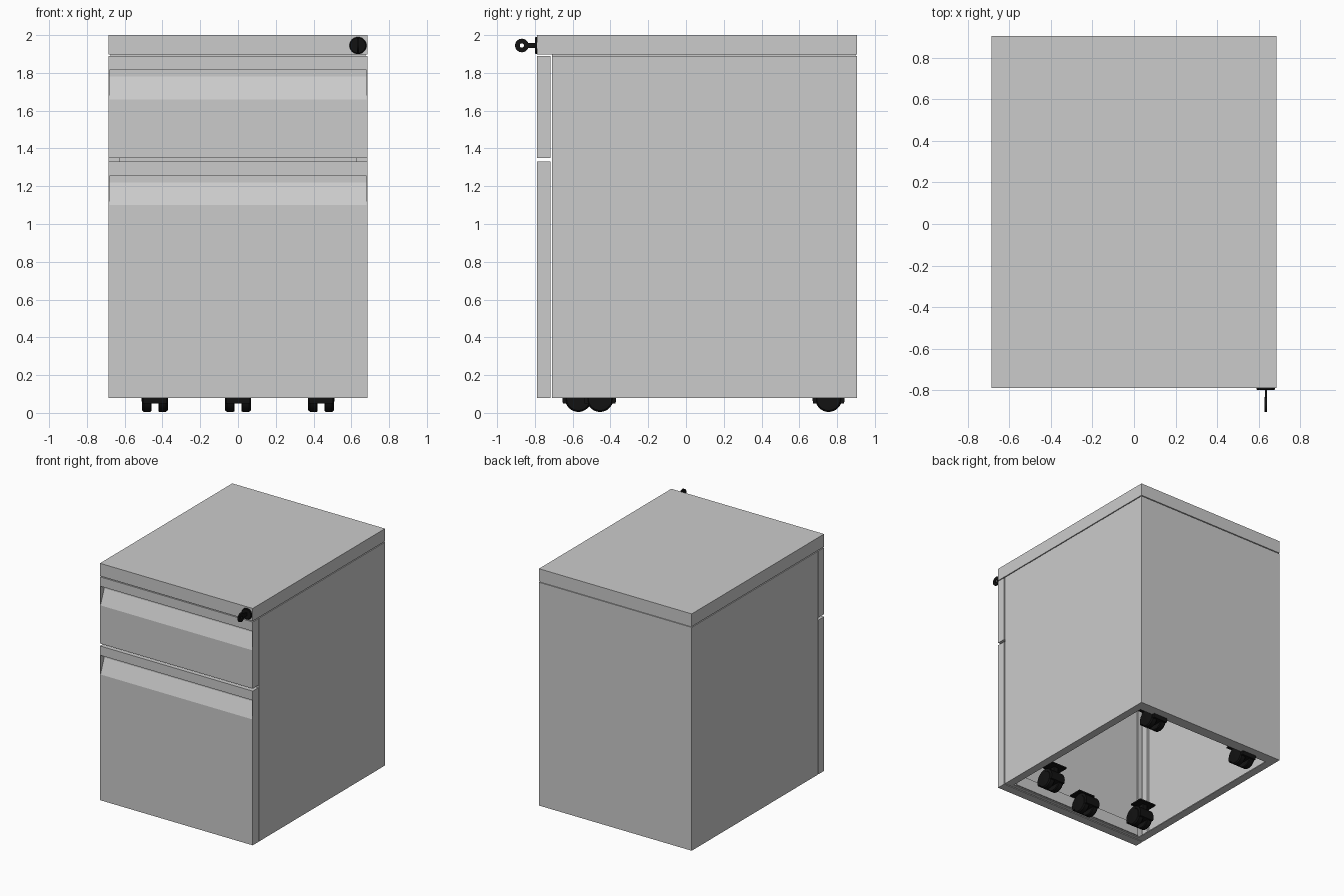
import bpy, bmesh, math

if "Cube" in bpy.data.objects:
    bpy.data.objects.remove(bpy.data.objects["Cube"])

black = bpy.data.materials.new("black_plastic")
black.diffuse_color = (0.006, 0.006, 0.006, 1)
black.use_nodes = True
black.node_tree.nodes["Principled BSDF"].inputs["Base Color"].default_value = black.diffuse_color


def finish(name, bm, mat=None, smooth=False):
    bmesh.ops.remove_doubles(bm, verts=bm.verts, dist=1e-5)
    bmesh.ops.recalc_face_normals(bm, faces=bm.faces)
    me = bpy.data.meshes.new(name)
    bm.to_mesh(me)
    bm.free()
    ob = bpy.data.objects.new(name, me)
    bpy.context.collection.objects.link(ob)
    if mat:
        me.materials.append(mat)
    if smooth:
        bpy.ops.object.select_all(action='DESELECT')
        ob.select_set(True)
        bpy.context.view_layer.objects.active = ob
        bpy.ops.object.shade_smooth_by_angle(angle=math.radians(35))
    return ob


def box(name, x0, x1, y0, y1, z0, z1, mat=None):
    bm = bmesh.new()
    bmesh.ops.create_cube(bm, size=1)
    for v in bm.verts:
        v.co = ((x0 + x1) / 2 + v.co.x * (x1 - x0),
                (y0 + y1) / 2 + v.co.y * (y1 - y0),
                (z0 + z1) / 2 + v.co.z * (z1 - z0))
    return finish(name, bm, mat)


def prism(name, yz, x0, x1, mat=None, smooth=False):
    """Extrude a y-z outline along x."""
    bm = bmesh.new()
    f = bm.faces.new([bm.verts.new((x0, y, z)) for y, z in yz])
    ext = bmesh.ops.extrude_face_region(bm, geom=[f])
    for v in ext["geom"]:
        if isinstance(v, bmesh.types.BMVert):
            v.co.x = x1
    return finish(name, bm, mat, smooth)


def lathe(name, profile, centre, axis, mat, n=32):
    """Spin a closed (radius, along) profile about the x or y axis."""
    bm = bmesh.new()
    rings = []
    for i in range(n):
        a = 2 * math.pi * i / n
        ring = []
        for r, h in profile:
            p, q = r * math.cos(a), r * math.sin(a)
            off = (h, p, q) if axis == 'x' else (p, h, q)
            ring.append(bm.verts.new([c + o for c, o in zip(centre, off)]))
        rings.append(ring)
    m = len(profile)
    for i in range(n):
        a, b = rings[i], rings[(i + 1) % n]
        for j in range(m):
            k = (j + 1) % m
            bm.faces.new((a[j], a[k], b[k], b[j]))
    bmesh.ops.dissolve_degenerate(bm, edges=bm.edges, dist=1e-6)
    return finish(name, bm, mat, True)


W, F, B = 0.685, -0.79, 0.905      # half width, front and back
BF = -0.71                         # front of the body shell
T = 0.015                          # sheet thickness

# Lid and hollow body shell, open underneath with folded rims
box("lid", -W, W, F, B, 1.897, 2.0)
box("back_panel", -W, W, B - T, B, 0.08, 1.89)
box("lid_seam", -W + 0.01, W - 0.01, BF, B - 0.008, 1.885, 1.9)
box("rear_rim", -W + T, W - T, B - 0.09, B - T, 0.08, 0.088)
box("front_rim", -W + T, W - T, BF, BF + 0.03, 0.08, 0.088)
box("front_cross_rail", -0.6, 0.6, BF + 0.03, BF + 0.04, 0.085, 0.18)
for s, side in ((-1, "left"), (1, "right")):
    def sided(name, a, b, *r):
        box(side + name, min(s * a, s * b), max(s * a, s * b), *r)
    sided("_side_panel", W - T, W, BF, B - T, 0.08, 1.89)
    sided("_bottom_rim", W - 0.065, W - T, BF, B - T, 0.08, 0.088)
    sided("_front_upright", W - 0.06, W - T, BF, BF + 0.01, 0.088, 1.89)
    sided("_inner_upright", W - 0.035, W - T, BF + 0.03, BF + 0.09, 0.088, 1.85)


# Drawer fronts with a recessed full-width grip under a thin lip
def drawer_front(name, zb, zt):
    yb = -0.718
    prism(name, [(yb, zb), (F, zb), (F, zt - 0.23), (-0.742, zt - 0.11),
                 (-0.742, zt - 0.01), (F + 0.006, zt - 0.01),
                 (F + 0.006, zt - 0.075), (F, zt - 0.075), (F, zt), (yb, zt)],
          -W + 0.005, W - 0.005)
    for s in (-1, 1):
        xs = sorted((s * W, s * (W - 0.005)))
        box(name + "_end_plate", *xs, F, yb, zb, zt)


drawer_front("upper_drawer_front", 1.35, 1.89)
drawer_front("lower_drawer_front", 0.08, 1.33)


# Twin-wheel casters
def caster(x, y, offset):
    for s in (-1, 1):
        lathe("caster_wheel",
              [(0, 0.018), (0.065, 0.018), (0.07, 0.024), (0.07, 0.058),
               (0.062, 0.068), (0, 0.07)] if s > 0 else
              [(0, -0.018), (0.065, -0.018), (0.07, -0.024), (0.07, -0.058),
               (0.062, -0.068), (0, -0.07)],
              (x, y, 0.075), 'x', black)
    arc = [math.radians(-18 + 216 * i / 20) for i in range(21)]
    prism("caster_hood", [(y + 0.085 * math.cos(a), 0.075 + 0.085 * math.sin(a))
                          for a in arc], x - 0.064, x + 0.064, black, True)
    yp = y + offset
    box("caster_stem", x - 0.02, x + 0.02, yp - 0.02, yp + 0.02, 0.1, 0.18, black)
    box("caster_plate", x - 0.075, x + 0.075, yp - 0.055, yp + 0.055,
        0.175, 0.187, black)


for x in (-0.44, 0.44):
    caster(x, -0.455, 0.04)
    caster(x, 0.755, -0.04)
caster(0, -0.57, -0.04)

# Lock and key
kx, kz = 0.635, 1.945
lathe("lock_face", [(0, 0.005), (0.045, 0.005), (0.045, -0.006), (0.04, -0.01),
                    (0, -0.01)], (kx, F, kz), 'y', black)
box("key_blade", kx - 0.005, kx + 0.005, -0.845, F, kz - 0.013, kz + 0.013, black)
lathe("key_bow", [(0.011, -0.006), (0.036, -0.006), (0.036, 0.006),
                  (0.011, 0.006)], (kx, -0.869, kz), 'x', black)
